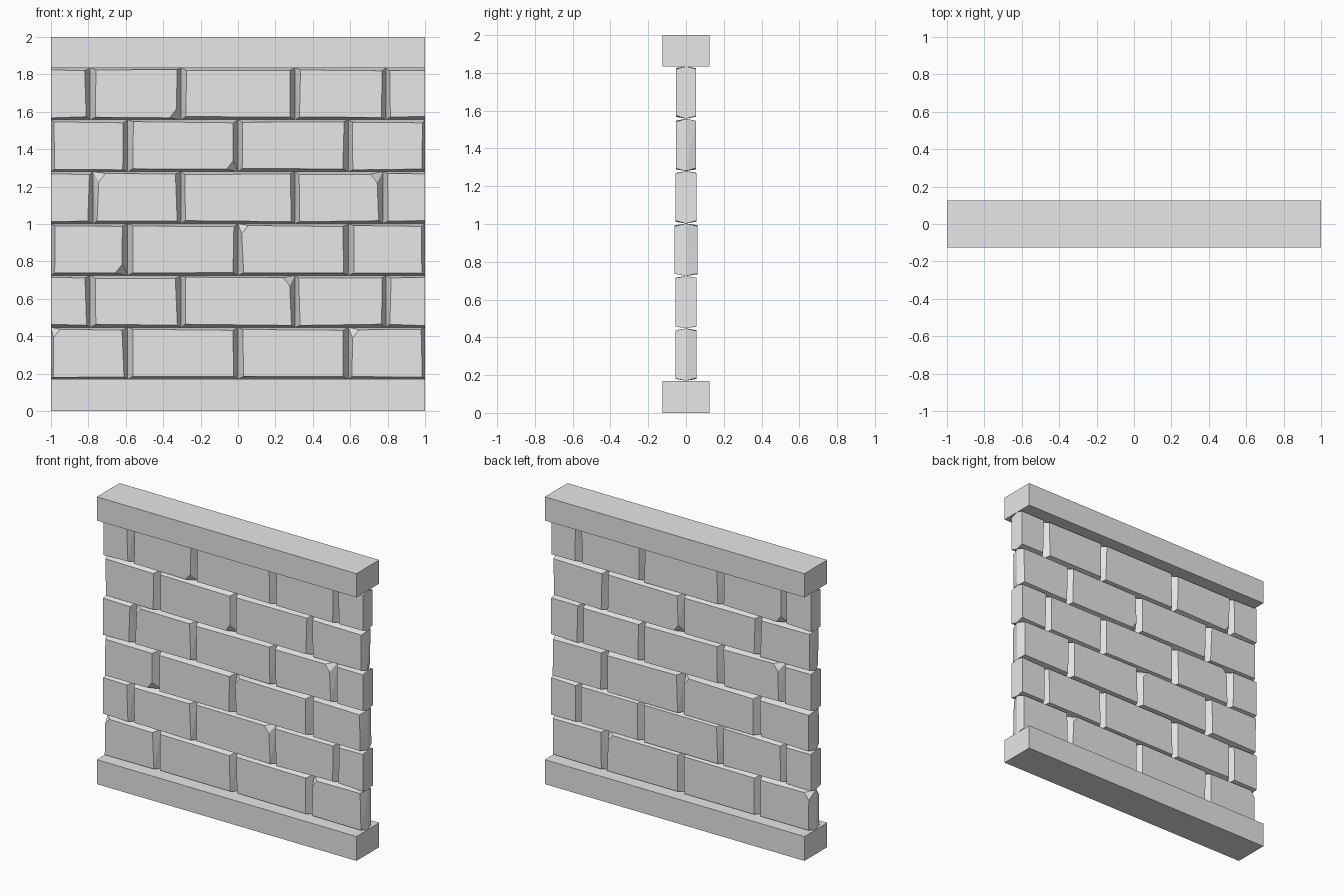
import bpy, bmesh, random

random.seed(4)
cube = bpy.data.objects.get("Cube")
if cube:
    bpy.data.objects.remove(cube, do_unlink=True)

stone = bpy.data.materials.new("stone grey")
stone.use_nodes = True
stone.diffuse_color = (0.8, 0.8, 0.8, 1)
stone.node_tree.nodes["Principled BSDF"].inputs["Base Color"].default_value = (0.8, 0.8, 0.8, 1)


def finish(bm, name):
    bmesh.ops.recalc_face_normals(bm, faces=bm.faces)
    mesh = bpy.data.meshes.new(name)
    bm.to_mesh(mesh)
    bm.free()
    mesh.materials.append(stone)
    obj = bpy.data.objects.new(name, mesh)
    bpy.context.collection.objects.link(obj)


def rail(name, z0, z1):
    bm = bmesh.new()
    bmesh.ops.create_cube(bm, size=1)
    for v in bm.verts:
        v.co = (v.co.x * 2, v.co.y * 0.25, z0 if v.co.z < 0 else z1)
    finish(bm, name)


def brick(name, x0, x1, z0, z1, depth, flat_left, flat_right, chips):
    """Hull of a full-size middle ring and two slightly crooked, inset faces."""
    points = [(x, 0, z) for x in (x0, x1) for z in (z0, z1)]
    for side in (-1, 1):
        for right in (0, 1):
            flat = flat_right if right else flat_left
            edge = 0.015 if abs((x0, x1)[right]) > 0.99 else 0.025
            for top in (0, 1):
                inset = 0 if flat else edge + random.uniform(-0.006, 0.006)
                x = x1 - inset if right else x0 + inset
                dz = 0.013 + random.uniform(-0.004, 0.004)
                z = z1 - dz if top else z0 + dz
                y = side * depth
                # A chipped corner becomes a short diagonal
                if (side, right, top) in chips:
                    points.append((x + (-0.035 if right else 0.035), y, z))
                    points.append((x, y, z + (-0.045 if top else 0.045)))
                else:
                    points.append((x, y, z))
    bm = bmesh.new()
    for p in points:
        bm.verts.new(p)
    bmesh.ops.convex_hull(bm, input=bm.verts)
    bmesh.ops.dissolve_limit(bm, angle_limit=0.01, verts=bm.verts, edges=bm.edges)
    finish(bm, name)


rail("bottom_rail", 0, 0.17)
rail("top_rail", 1.835, 2)

# Chipped corners: (course, brick) -> (front -1 / back 1, right, top)
chips = {
    (0, 0): [(-1, 0, 1), (1, 0, 1)],
    (0, 2): [(1, 1, 1)],
    (0, 3): [(-1, 0, 1)],
    (1, 2): [(-1, 1, 1)],
    (2, 0): [(-1, 1, 0)],
    (2, 1): [(1, 1, 1)],
    (2, 2): [(-1, 0, 1)],
    (3, 1): [(-1, 0, 1), (1, 0, 1)],
    (3, 3): [(-1, 1, 1)],
    (4, 1): [(-1, 1, 0)],
    (4, 2): [(1, 0, 0)],
    (5, 1): [(-1, 1, 0), (1, 0, 0)],
}

# Six courses in running bond
height = (1.835 - 0.17) / 6
depths = (0.055, 0.055, 0.062, 0.055, 0.053, 0.053)
for row, depth in enumerate(depths):
    offset = row % 2 == 1
    outer = 0.775 if row == 3 else 0.79
    joints = (-1, -outer, -0.305, 0.305, outer, 1) if offset else (-1, -0.59, 0, 0.59, 1)
    z0 = 0.17 + row * height
    last = len(joints) - 2
    for i in range(last + 1):
        brick(f"brick_course_{row + 1}_{i + 1}", joints[i], joints[i + 1],
              z0, z0 + height, depth,
              offset and i == 0, offset and i == last, chips.get((row, i), []))
